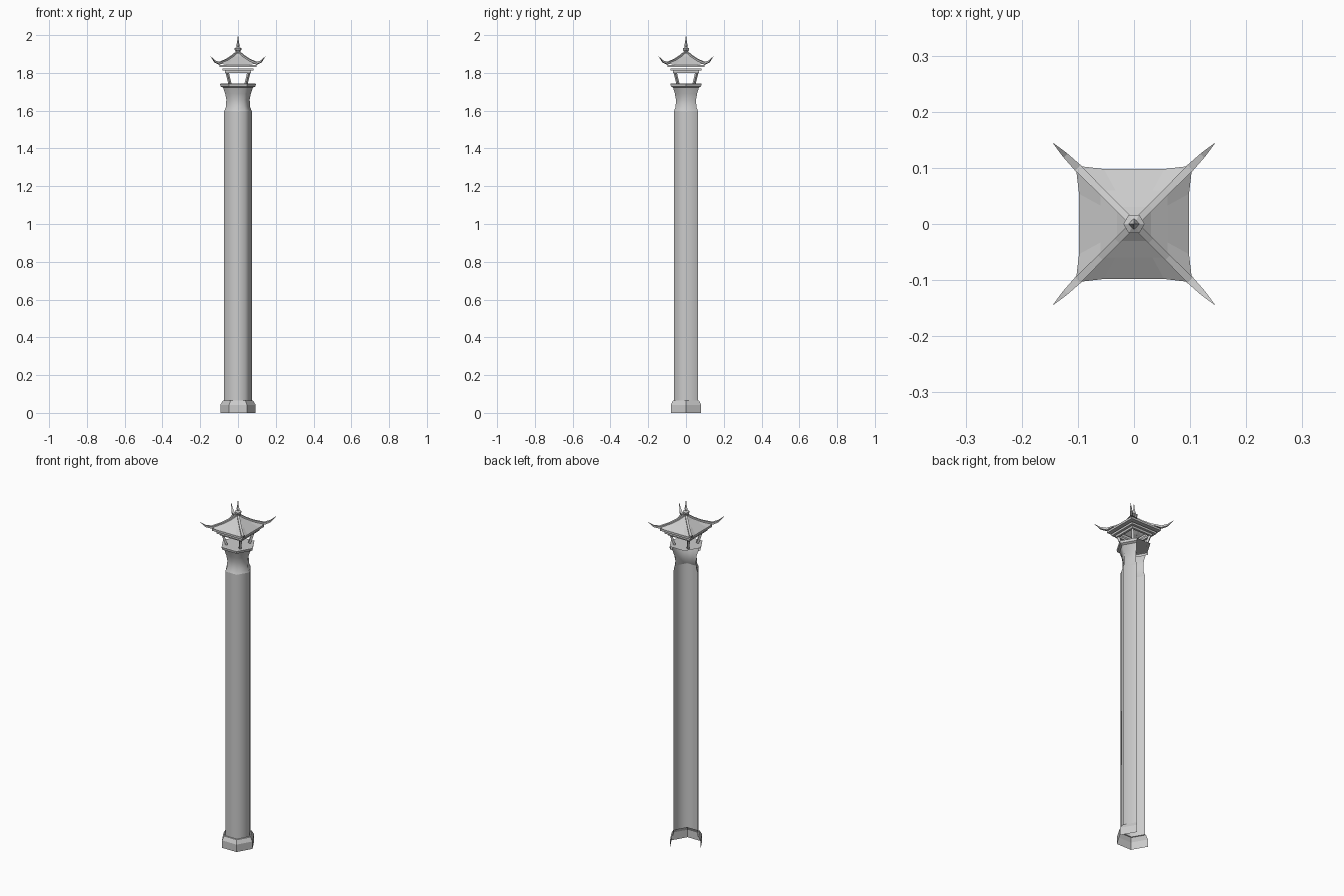
import bpy, math
from mathutils import Vector

cube = bpy.data.objects.get("Cube")
if cube:
    bpy.data.objects.remove(cube, do_unlink=True)

stone = bpy.data.materials.new("grey_stone")
stone.use_nodes = True
stone.diffuse_color = (0.6, 0.6, 0.6, 1)
stone.node_tree.nodes["Principled BSDF"].inputs["Base Color"].default_value = (0.6, 0.6, 0.6, 1)


def make(name, verts, faces, smooth=None):
    mesh = bpy.data.meshes.new(name)
    mesh.from_pydata([tuple(v) for v in verts], [], faces)
    mesh.materials.append(stone)
    obj = bpy.data.objects.new(name, mesh)
    bpy.context.collection.objects.link(obj)
    if smooth:
        bpy.ops.object.select_all(action='DESELECT')
        obj.select_set(True)
        bpy.context.view_layer.objects.active = obj
        bpy.ops.object.shade_smooth_by_angle(angle=math.radians(smooth))
    return obj


def lathe(name, profile, n=6, turn=0.0, skip=(), smooth=None):
    """Stack n-sided rings of (radius, height); skip leaves sides open."""
    verts = [(r * math.cos(turn + i * math.tau / n), r * math.sin(turn + i * math.tau / n), z)
             for r, z in profile for i in range(n)]
    faces = [(k * n + i, k * n + (i + 1) % n, (k + 1) * n + (i + 1) % n, (k + 1) * n + i)
             for k in range(len(profile) - 1) for i in range(n) if i not in skip]
    return make(name, verts, faces, smooth)


def sweep(name, path, sizes):
    """Square-section bar along a path, with (half width, half height) at each point."""
    verts, faces = [], []
    along = (path[-1] - path[0]).normalized()
    side = Vector((-along.y, along.x, 0)).normalized()
    for p, (w, h) in zip(path, sizes):
        up = Vector((0, 0, h)) if abs(along.z) < 0.7 else side.cross(along) * h
        verts += [p - side * w - up, p + side * w - up, p + side * w + up, p - side * w + up]
    for k in range(len(path) - 1):
        for i in range(4):
            j = (i + 1) % 4
            faces.append((4 * k + i, 4 * k + j, 4 * k + 4 + j, 4 * k + 4 + i))
    last = 4 * (len(path) - 1)
    faces += [(3, 2, 1, 0), (last, last + 1, last + 2, last + 3)]
    return make(name, verts, faces)


# Hexagonal column, open on its two rear left sides
OPEN = (1, 2)
lathe("base", [(.093, 0), (.093, .043), (.08, .065), (.073, .066)], skip=OPEN)
lathe("shaft", [(.073, .065), (.073, 1.597)], skip=OPEN, smooth=65)
lathe("capital", [(.073, 1.597), (.063, 1.622), (.062, 1.66), (.068, 1.69), (.079, 1.722)],
      skip=OPEN, smooth=65)
lathe("platform_rim", [(.079, 1.722), (.092, 1.728), (.095, 1.742), (.088, 1.744)], skip=OPEN)
hexagon = [(.09 * math.cos(i * math.tau / 6), .09 * math.sin(i * math.tau / 6), 1.743) for i in range(6)]
make("platform_floor", hexagon, [tuple(range(6))])

# Square frames under the eaves
Q, D = math.pi / 4, math.sqrt(2)
for name, half, inner, low, high in (("lower_frame", .068, .056, 1.800, 1.812),
                                     ("middle_frame", .082, .062, 1.812, 1.824),
                                     ("eave_frame", .098, .070, 1.830, 1.842)):
    lathe(name, [(half * D, low), (half * D, high), (inner * D, high), (inner * D, low),
                 (half * D, low)], 4, Q)

# Roof sides: curved panels rising to the peak, with flared corners
levels = [(.098, 1.842), (.06, 1.868), (.03, 1.888), (.008, 1.908)]
spots = (-1, -.55, 0, .55)
roof_verts = []
for k, (r, z) in enumerate(levels):
    for s in range(4):
        c, n = math.cos(s * Q * 2), math.sin(s * Q * 2)
        for t in spots:
            flare = 1.06 if t == -1 and k == 0 else 1
            lift = .008 if t == -1 and k == 0 else 0
            x, y = r * flare, r * t * flare
            roof_verts.append((x * c - y * n, x * n + y * c, z + lift))
roof_faces = [(k * 16 + i, k * 16 + (i + 1) % 16, (k + 1) * 16 + (i + 1) % 16, (k + 1) * 16 + i)
              for k in range(3) for i in range(16)]
make("roof", roof_verts, roof_faces)

# Corner posts and upturned ridges
for sx, sy, label in ((1, -1, "front_left"), (-1, -1, "front_right"),
                      (1, 1, "back_left"), (-1, 1, "back_right")):
    def at(d, z):
        return Vector((sx * d, sy * d, z))
    sweep(label + "_post", [at(.043, 1.743), at(.058, 1.805)], [(.006, .006)] * 2)
    sweep(label + "_ridge",
          [at(.008, 1.908), at(.03, 1.889), at(.06, 1.869), at(.1, 1.851), at(.122, 1.86), at(.144, 1.886)],
          [(.006, .005)] * 3 + [(.007, .006), (.005, .005), (.0005, .0005)])

# Finial with knob and spike
lathe("finial_knob", [(.01, 1.9), (.012, 1.915), (.019, 1.922), (.019, 1.93), (.007, 1.937)])
lathe("finial_spike", [(.006, 1.935), (.010, 1.946), (.006, 1.957), (.0003, 2.0)], 4)
